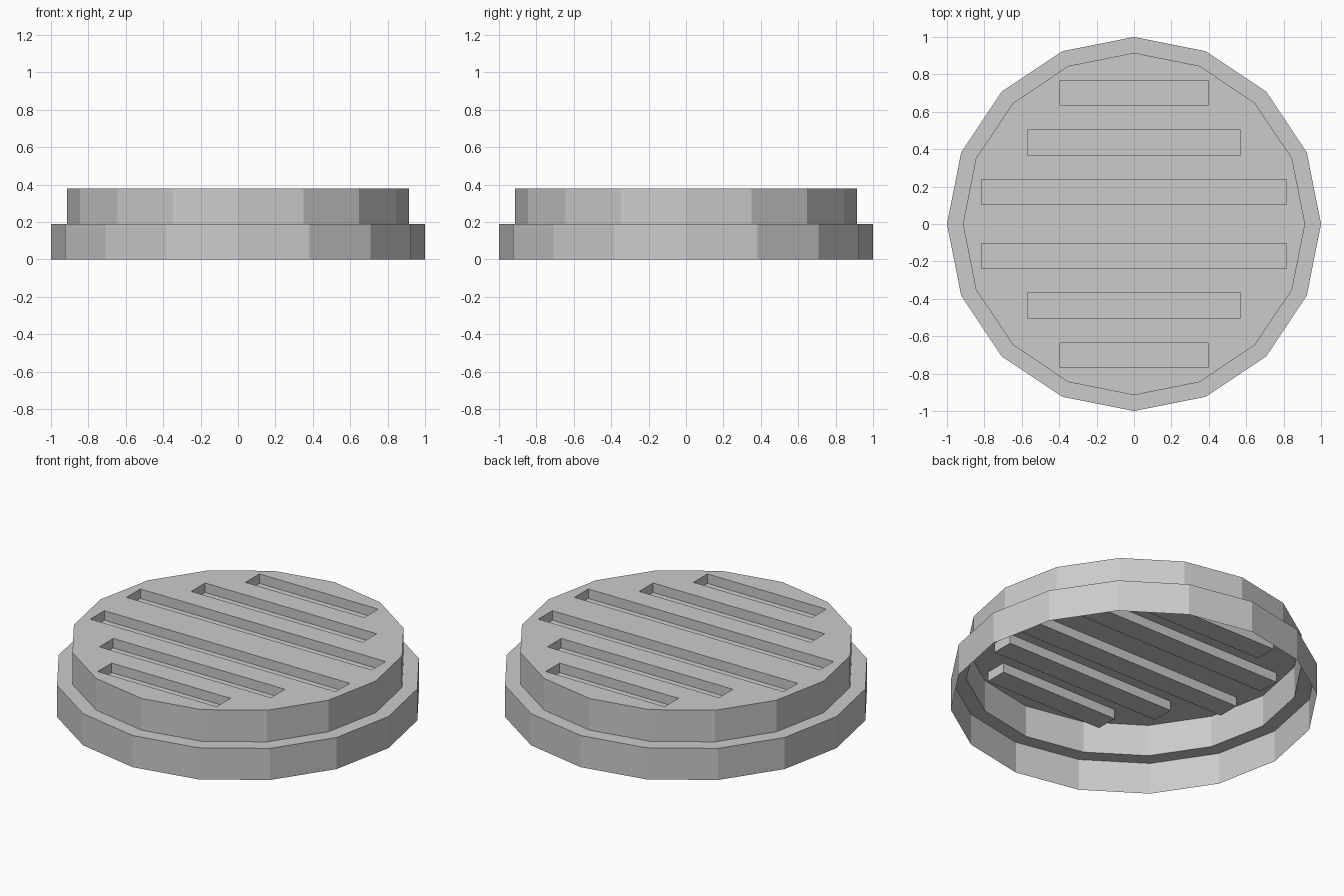
import bpy
import bmesh
import math
from mathutils import Vector

cube = bpy.data.objects.get("Cube")
if cube:
    bpy.data.objects.remove(cube, do_unlink=True)

SIDES = 16
HEIGHT = 0.38
STEP = 0.19
GROOVE_DEPTH = 0.057
# Grooves: inner y edge, outer y edge, half length (mirrored front to back)
GROOVES = [(0.105, 0.237, 0.815), (0.37, 0.502, 0.57), (0.635, 0.767, 0.395)]

grey = bpy.data.materials.new("light_grey")
grey.use_nodes = True
grey.diffuse_color = (0.6, 0.6, 0.6, 1)
grey.node_tree.nodes["Principled BSDF"].inputs["Base Color"].default_value = (0.6, 0.6, 0.6, 1)

bm = bmesh.new()


def ring(radius, z):
    angles = [2 * math.pi * i / SIDES for i in range(SIDES)]
    return [bm.verts.new((radius * math.cos(a), radius * math.sin(a), z)) for a in angles]


def top_faces():
    bm.normal_update()
    return [f for f in bm.faces if all(abs(v.co.z - HEIGHT) < 1e-4 for v in f.verts)]


def cut(faces, point, normal):
    geom = set(faces)
    for f in faces:
        geom.update(f.edges)
        geom.update(f.verts)
    bmesh.ops.bisect_plane(bm, geom=list(geom), dist=1e-5, plane_co=point, plane_no=normal)


# Stepped open shell: skirt, ledge, upper wall and lid
rings = [ring(1, 0), ring(1, STEP), ring(0.915, STEP), ring(0.915, HEIGHT)]
for low, high in zip(rings, rings[1:]):
    for i in range(SIDES):
        j = (i + 1) % SIDES
        bm.faces.new((low[i], low[j], high[j], high[i]))
bm.faces.new(rings[-1])

# Slice the lid into bands, then trim the groove bands to length
slots = [(s * (a + b) / 2, (b - a) / 2, w) for a, b, w in GROOVES for s in (-1, 1)]
for y, half, _ in slots:
    for edge in (y - half, y + half):
        cut(top_faces(), (0, edge, HEIGHT), (0, 1, 0))
for y, half, w in slots:
    for x in (-w, w):
        band = [f for f in top_faces()
                if all(abs(v.co.y - y) < half + 1e-3 for v in f.verts)]
        cut(band, (x, 0, HEIGHT), (1, 0, 0))

# Sink the groove floors
floors = [f for f in top_faces()
          if any(all(abs(v.co.y - y) < half + 1e-3 and abs(v.co.x) < w + 1e-3 for v in f.verts)
                 for y, half, w in slots)]
sunk = bmesh.ops.extrude_discrete_faces(bm, faces=floors)["faces"]
verts = list({v for f in sunk for v in f.verts})
bmesh.ops.translate(bm, verts=verts, vec=Vector((0, 0, -GROOVE_DEPTH)))
bm.normal_update()

mesh = bpy.data.meshes.new("grooved_lid")
bm.to_mesh(mesh)
bm.free()
mesh.materials.append(grey)
lid = bpy.data.objects.new("grooved_lid", mesh)
bpy.context.collection.objects.link(lid)
